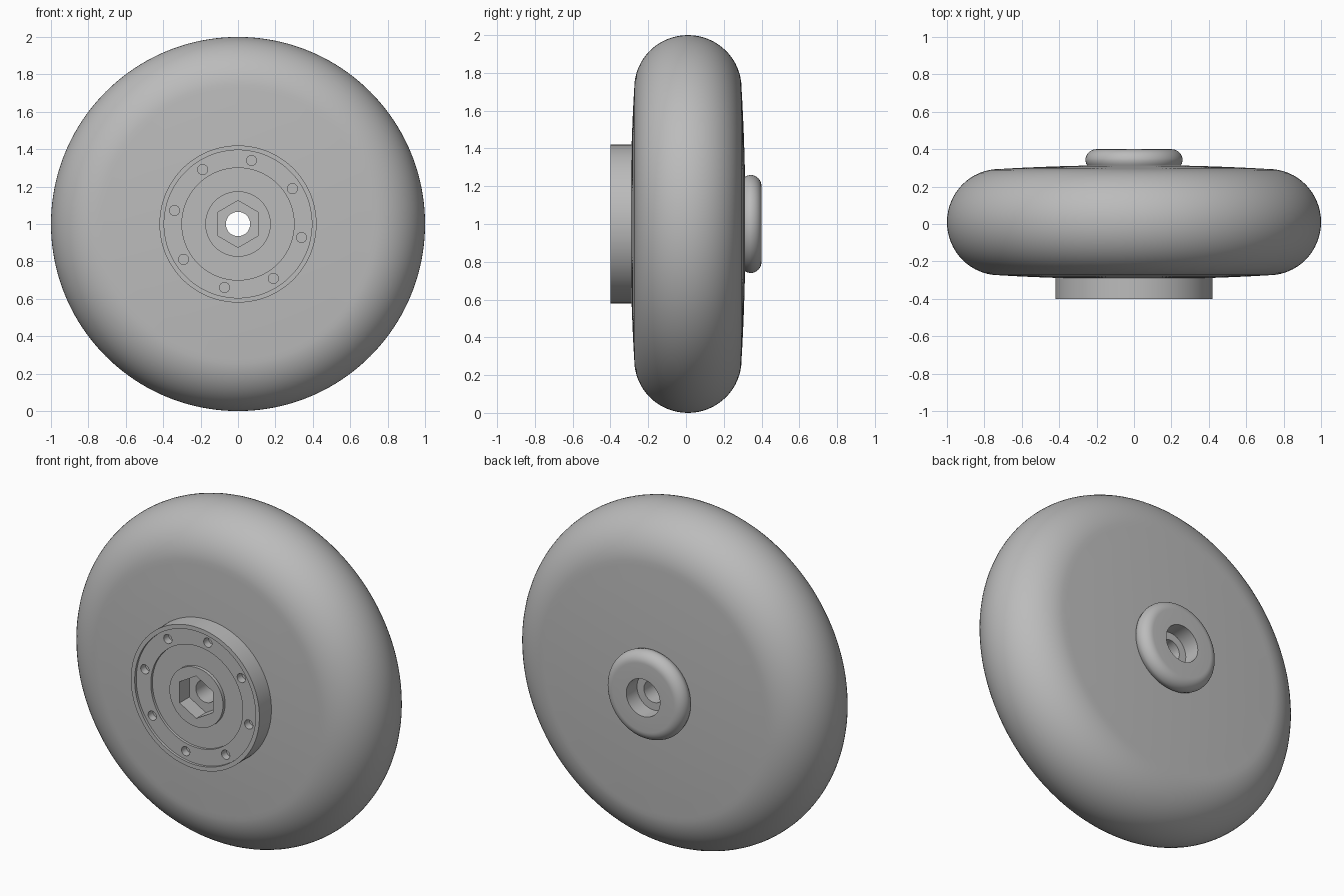
import bpy
import bmesh
from math import sin, cos, pi, radians
from mathutils import Matrix, Vector

if "Cube" in bpy.data.objects:
    bpy.data.objects.remove(bpy.data.objects["Cube"])

AXLE = Vector((0, 0, 1))
MID = 0.01       # tyre mid-plane along y
BORE = 0.065

grey = bpy.data.materials.new("plain grey")
grey.use_nodes = True
grey.diffuse_color = (0.5, 0.5, 0.5, 1)
grey.node_tree.nodes["Principled BSDF"].inputs["Base Color"].default_value = (0.5, 0.5, 0.5, 1)


def finish(name, bm):
    bmesh.ops.recalc_face_normals(bm, faces=bm.faces)
    mesh = bpy.data.meshes.new(name)
    bm.to_mesh(mesh)
    bm.free()
    mesh.materials.append(grey)
    ob = bpy.data.objects.new(name, mesh)
    bpy.context.collection.objects.link(ob)
    return ob


def activate(ob):
    bpy.ops.object.select_all(action='DESELECT')
    ob.select_set(True)
    bpy.context.view_layer.objects.active = ob


def smooth(ob, angle=25):
    activate(ob)
    bpy.ops.object.shade_smooth_by_angle(angle=radians(angle))


def lathe(name, profile, steps=128):
    """Turn a closed (radius, y) profile around the axle."""
    bm = bmesh.new()
    rings = []
    for i in range(steps):
        a = 2 * pi * i / steps
        rings.append([bm.verts.new((r * cos(a), y, 1 + r * sin(a))) for r, y in profile])
    n = len(profile)
    for i, ring in enumerate(rings):
        after = rings[(i + 1) % steps]
        for j in range(n):
            k = (j + 1) % n
            bm.faces.new((ring[j], ring[k], after[k], after[j]))
    return finish(name, bm)


def prism(name, sides, radius, y0, y1, centre, turn=0):
    """Upright prism lying along y."""
    bm = bmesh.new()
    place = (Matrix.Translation((centre.x, (y0 + y1) / 2, centre.z))
             @ Matrix.Rotation(turn, 4, 'Y') @ Matrix.Rotation(pi / 2, 4, 'X'))
    bmesh.ops.create_cone(bm, cap_ends=True, segments=sides, radius1=radius,
                          radius2=radius, depth=abs(y1 - y0), matrix=place)
    return finish(name, bm)


def cut(ob, cutter):
    cutter.hide_render = True
    activate(ob)
    mod = ob.modifiers.new("cut", 'BOOLEAN')
    mod.operation = 'DIFFERENCE'
    mod.solver = 'EXACT'
    mod.object = cutter
    bpy.ops.object.modifier_apply(modifier=mod.name)
    bpy.data.objects.remove(cutter)


# Tyre and wheel: round tread with slightly domed sides, bored through
def dome(r):
    return 0.305 - 0.04 * r * r


side = [i * 0.08 for i in range(2, 9)]
tread = [(0.72 + 0.28 * cos(a), MID + 0.284 * sin(a))
         for a in (pi / 2 * t / 16 for t in range(-16, 17))]
front = [(r, MID - dome(r)) for r in [BORE] + side]
back = [(r, MID + dome(r)) for r in reversed([0.11] + side)]
wheel = lathe("tyre", front + tread + back + [(0.11, 0.30), (BORE, 0.30)], 160)
smooth(wheel)

# Back cap: rounded washer around the counterbore
fillet = [(0.20 + 0.06 * cos(a), 0.34 + 0.06 * sin(a))
          for a in (pi / 2 * t / 10 for t in range(11))]
cap = lathe("back_cap", [(0.11, 0.30), (0.24, 0.30), (0.255, 0.32)] + fillet + [(0.11, 0.40)])
smooth(cap, 40)

# Front hub: stepped disc with a raised centre boss
hub = lathe("front_hub", [(BORE, -0.28), (0.42, -0.28), (0.42, -0.40), (0.395, -0.40),
                          (0.395, -0.385), (0.30, -0.385), (0.30, -0.37),
                          (0.175, -0.37), (0.175, -0.39), (BORE, -0.39)])

# Hexagonal socket and ring of bolt holes
cut(hub, prism("socket_cutter", 6, 0.125, -0.45, -0.30, AXLE, pi / 6 * 0))
for i in range(8):
    a = radians(78 + 45 * i)
    spot = AXLE + Vector((cos(a), 0, sin(a))) * 0.347
    cut(hub, prism("bolt_cutter", 24, 0.027, -0.45, -0.34, spot))
smooth(hub)
